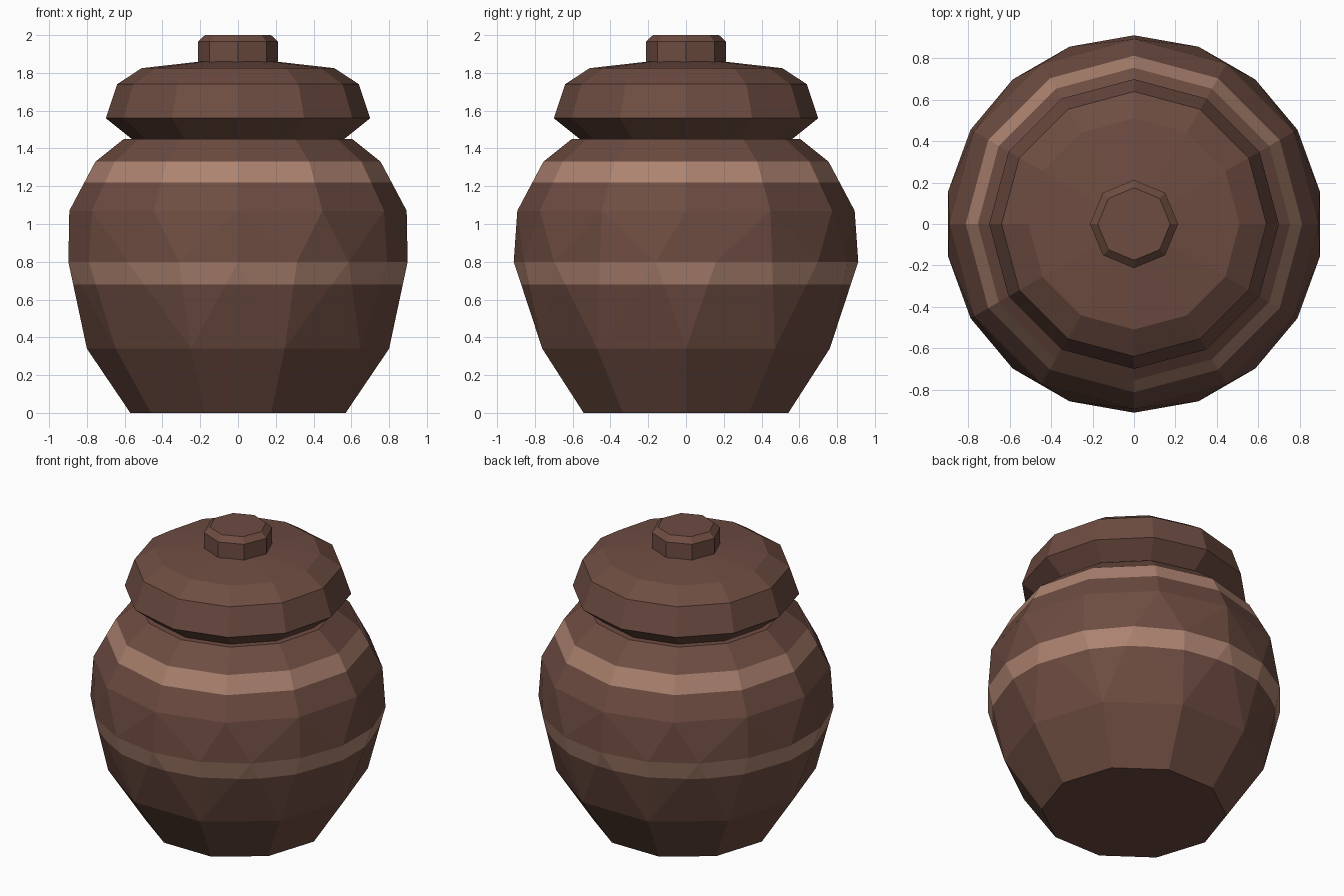
import bpy, bmesh, math

if "Cube" in bpy.data.objects:
    bpy.data.objects.remove(bpy.data.objects["Cube"])


def srgb(r, g, b):
    def lin(c):
        c /= 255
        return c / 12.92 if c <= 0.04045 else ((c + 0.055) / 1.055) ** 2.4
    return (lin(r), lin(g), lin(b), 1.0)


def material(name, colour):
    m = bpy.data.materials.new(name)
    m.diffuse_color = colour
    m.use_nodes = True
    m.node_tree.nodes["Principled BSDF"].inputs["Base Color"].default_value = m.diffuse_color
    return m


brown = material("brown_clay", srgb(109, 76, 65))
tan = material("tan_glaze", srgb(173, 131, 112))


def bridge(bm, a, b):
    """Join two rings that may have different side counts."""
    na, nb = len(a), len(b)
    if na == nb:
        for i in range(na):
            k = (i + 1) % na
            bm.faces.new((a[i], a[k], b[k], b[i]))
        return
    i = j = 0
    while i < na or j < nb:
        p, q = a[i % na], b[j % nb]
        p2, q2 = a[(i + 1) % na], b[(j + 1) % nb]
        step_a = j >= nb or (i < na and (p2.co - q.co).length < (p.co - q2.co).length)
        if step_a:
            bm.faces.new((p, p2, q))
            i += 1
        else:
            bm.faces.new((p, q2, q))
            j += 1


def turned(name, rings, stripes=()):
    """Rings are (height, radius, sides, start angle); stripes are (low, high)."""
    bm = bmesh.new()
    loops = []
    for z, r, n, start in rings:
        angles = [math.radians(start) + math.tau * k / n for k in range(n)]
        loops.append([bm.verts.new((r * math.cos(t), r * math.sin(t), z)) for t in angles])
    for a, b in zip(loops, loops[1:]):
        bridge(bm, a, b)
    bm.faces.new(loops[0])
    bm.faces.new(loops[-1])
    # Cut the stripe edges, then colour by height
    for z in [z for s in stripes for z in s]:
        bmesh.ops.bisect_plane(bm, geom=bm.verts[:] + bm.edges[:] + bm.faces[:], dist=1e-4,
                               plane_co=(0, 0, z), plane_no=(0, 0, 1))
    for f in bm.faces:
        z = f.calc_center_median().z
        f.material_index = int(any(lo < z < hi for lo, hi in stripes))
    bmesh.ops.recalc_face_normals(bm, faces=bm.faces[:])
    me = bpy.data.meshes.new(name)
    bm.to_mesh(me)
    bm.free()
    me.materials.append(brown)
    if stripes:
        me.materials.append(tan)
    ob = bpy.data.objects.new(name, me)
    bpy.context.collection.objects.link(ob)
    return ob


# Pot body with two painted stripes
turned("pot_body", [(0.0, 0.57, 10, 0), (0.34, 0.80, 10, 0), (0.80, 0.912, 18, 10),
                    (1.07, 0.893, 12, 0), (1.33, 0.755, 12, 0), (1.45, 0.605, 12, 0)],
       stripes=[(0.68, 0.80), (1.22, 1.33)])

# Lid with an undercut rim
turned("lid", [(1.44, 0.55, 12, 0), (1.56, 0.70, 12, 0), (1.74, 0.64, 12, 0),
               (1.825, 0.51, 12, 0), (1.86, 0.20, 12, 0)])

# Eight-sided knob with a bevelled top
turned("lid_knob", [(1.84, 0.213, 8, 0), (1.965, 0.213, 8, 0), (2.0, 0.175, 8, 0)])
